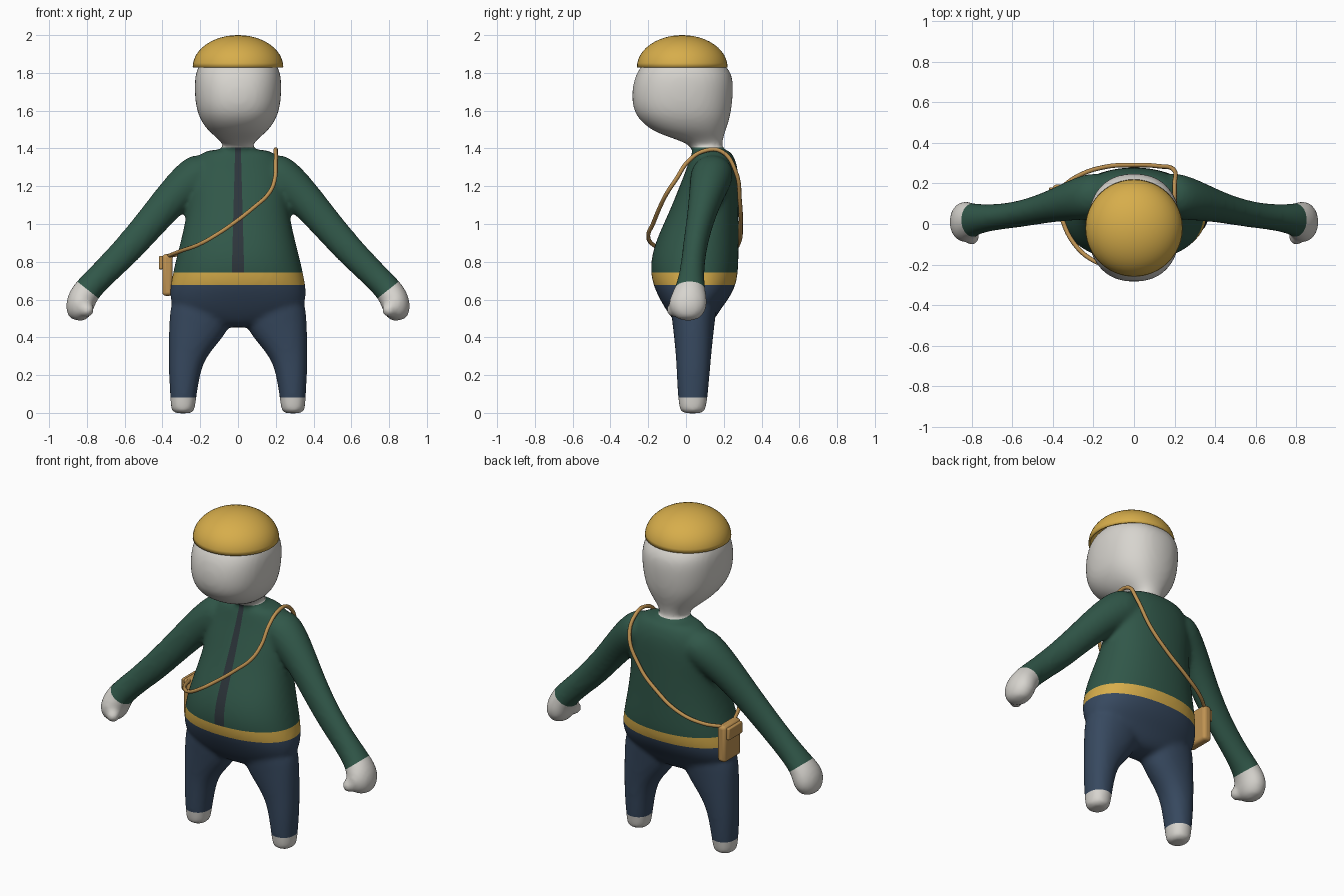
import bpy, bmesh, math
from mathutils import Vector, Matrix

cube = bpy.data.objects.get("Cube")
if cube:
    bpy.data.objects.remove(cube, do_unlink=True)


def material(name, rgb):
    m = bpy.data.materials.new(name)
    m.use_nodes = True
    m.diffuse_color = (*rgb, 1)
    m.node_tree.nodes["Principled BSDF"].inputs["Base Color"].default_value = (*rgb, 1)
    return m


skin = material("pale grey skin", (0.68, 0.66, 0.62))
green = material("dark green jacket", (0.030, 0.095, 0.066))
navy = material("navy trousers", (0.038, 0.066, 0.115))
yellow = material("mustard yellow", (0.68, 0.42, 0.07))
slate = material("slate zip", (0.026, 0.036, 0.044))
tan = material("tan leather", (0.52, 0.29, 0.085))


def add_object(name, bm, mats):
    bmesh.ops.recalc_face_normals(bm, faces=bm.faces)
    mesh = bpy.data.meshes.new(name)
    bm.to_mesh(mesh)
    bm.free()
    for m in mats:
        mesh.materials.append(m)
    obj = bpy.data.objects.new(name, mesh)
    bpy.context.collection.objects.link(obj)
    return obj


def loft(bm, sections, power=2.0, side=1, count=24):
    """Closed tube through (x, y, z, half width, half depth) sections."""
    pts = [Vector(s[:3]) for s in sections]
    rings = []
    for i, (x, y, z, ru, rv) in enumerate(sections):
        d = pts[min(i + 1, len(pts) - 1)] - pts[max(i - 1, 0)]
        d.y = 0
        v = Vector((0, 1, 0))
        u = v.cross(d.normalized())
        ring = []
        for k in range(count):
            a = math.tau * k / count
            c, s = math.cos(a), math.sin(a)
            c = math.copysign(abs(c) ** (2 / power), c)
            s = math.copysign(abs(s) ** (2 / power), s)
            p = pts[i] + u * ru * c + v * rv * s
            ring.append(bm.verts.new((p.x * side, p.y, p.z)))
        rings.append(ring)
    for a, b in zip(rings, rings[1:]):
        for k in range(count):
            n = (k + 1) % count
            bm.faces.new((a[k], a[n], b[n], b[k]))
    bm.faces.new(rings[0][::-1])
    bm.faces.new(rings[-1])


def upright(rows):
    """Rows of (z, half width, front y, back y) to sections."""
    return [(0, (f + b) / 2, z, w, (b - f) / 2) for z, w, f, b in rows]


# Body volumes: torso, head with neck, legs and arms
bm = bmesh.new()
loft(bm, upright([
    (.45, .08, -.03, .11), (.50, .29, -.075, .155), (.55, .345, -.11, .185),
    (.62, .368, -.15, .24), (.70, .356, -.185, .274), (.80, .334, -.19, .28),
    (.90, .308, -.165, .28), (1.0, .284, -.12, .28), (1.1, .268, -.075, .28),
    (1.2, .27, -.035, .28), (1.3, .25, .005, .277), (1.37, .21, .025, .25),
    (1.398, .15, .045, .22)]), 2.2)
loft(bm, upright([
    (1.34, .075, .04, .19), (1.41, .072, .035, .192), (1.44, .095, -.03, .195),
    (1.47, .13, -.12, .202), (1.50, .165, -.19, .213), (1.56, .207, -.26, .234),
    (1.63, .226, -.288, .246), (1.72, .233, -.288, .253), (1.80, .228, -.266, .247),
    (1.86, .2, -.22, .19), (1.91, .13, -.14, .11), (1.94, .05, -.06, .03)]), 2.3)
for side in (1, -1):
    loft(bm, [
        (.292, .035, -.004, .05, .055), (.292, .035, .015, .064, .07),
        (.29, .036, .08, .069, .079), (.285, .038, .2, .082, .088),
        (.272, .04, .3, .097, .094), (.242, .04, .4, .132, .104),
        (.2, .04, .5, .17, .115), (.18, .04, .6, .16, .13)], 2.2, side)
    loft(bm, [
        (.14, .14, 1.3, .09, .1), (.21, .14, 1.26, .122, .12), (.335, .11, 1.155, .097, .094),
        (.45, .075, 1.02, .086, .073), (.58, .045, .87, .08, .064), (.7, .032, .75, .073, .064),
        (.79, .022, .662, .073, .078), (.825, .012, .61, .078, .1), (.84, .01, .56, .076, .104),
        (.845, .01, .515, .062, .08), (.848, .01, .488, .035, .045)], 2.0, side)
    # Thumb bump
    bmesh.ops.create_uvsphere(bm, u_segments=16, v_segments=10, radius=.04,
                              matrix=Matrix.Translation((.8 * side, -.065, .545)))
body = add_object("body", bm, [skin, green, navy, yellow, slate])

# Fuse the volumes into one soft skin
sub = body.modifiers.new("round", "SUBSURF")
sub.levels = 2
fuse = body.modifiers.new("fuse", "REMESH")
fuse.mode = "VOXEL"
fuse.voxel_size = .014
soft = body.modifiers.new("soften", "SMOOTH")
soft.iterations = 8
soft.factor = .5
bpy.context.view_layer.update()
fused = bpy.data.meshes.new_from_object(body.evaluated_get(bpy.context.evaluated_depsgraph_get()))
body.modifiers.clear()

# Cut clean colour borders, then colour by region
bm = bmesh.new()
bm.from_mesh(fused)


def cut(point, normal, region):
    faces = [f for f in bm.faces if region(f.calc_center_median())]
    geom = set(faces)
    for f in faces:
        geom.update(f.verts)
        geom.update(f.edges)
    bmesh.ops.bisect_plane(bm, geom=list(geom), plane_co=point, plane_no=normal, dist=1e-5)


COLLAR, BELT_TOP, BELT_LOW, ANKLE = 1.405, .742, .678, .082
ZIP_TOP, ZIP_LOW = .015, .033
for z in (COLLAR, BELT_TOP, BELT_LOW, ANKLE):
    cut((0, 0, z), (0, 0, 1), lambda c: abs(c.x) < .45)
for side in (1, -1):
    cut((.8 * side, 0, .655), (.62 * side, 0, -.78), lambda c: c.x * side > .6)
    cut((ZIP_LOW * side, 0, BELT_TOP), (COLLAR - BELT_TOP, 0, (ZIP_LOW - ZIP_TOP) * side),
        lambda c: abs(c.x) < .1 and c.y < .1 and BELT_TOP < c.z < COLLAR)


def region_colour(c):
    x = abs(c.x)
    if x > .45:
        return 0 if (x - .8) * .62 - (c.z - .655) * .78 > 0 else 1
    if c.z > COLLAR or c.z < ANKLE:
        return 0
    if c.z < BELT_LOW:
        return 2
    if c.z < BELT_TOP:
        return 3
    t = (c.z - BELT_TOP) / (COLLAR - BELT_TOP)
    return 4 if c.y < .1 and x < ZIP_LOW + (ZIP_TOP - ZIP_LOW) * t else 1


for f in bm.faces:
    f.material_index = region_colour(f.calc_center_median())
    f.smooth = True
bm.to_mesh(fused)
bm.free()
if not fused.materials:
    for m in (skin, green, navy, yellow, slate):
        fused.materials.append(m)
body.data = fused


def smooth_by_angle(obj):
    bpy.ops.object.select_all(action="DESELECT")
    obj.select_set(True)
    bpy.context.view_layer.objects.active = obj
    bpy.ops.object.shade_smooth_by_angle(angle=math.radians(40))


# Domed cap, open underneath
bm = bmesh.new()
bmesh.ops.create_uvsphere(bm, u_segments=48, v_segments=24, radius=1)
bmesh.ops.bisect_plane(bm, geom=bm.verts[:] + bm.edges[:] + bm.faces[:], dist=1e-4,
                       plane_co=(0, 0, 0), plane_no=(0, 0, 1), clear_inner=True)
bmesh.ops.scale(bm, vec=(.24, .24, .17), verts=bm.verts)
bmesh.ops.translate(bm, vec=(0, -.02, 1.83), verts=bm.verts)
cap = add_object("cap", bm, [yellow])
shell = cap.modifiers.new("thickness", "SOLIDIFY")
shell.thickness = .01
shell.offset = -1
smooth_by_angle(cap)


# Satchel with flap
def box(name, centre, size, bevel):
    bm = bmesh.new()
    bmesh.ops.create_cube(bm, size=1)
    bmesh.ops.scale(bm, vec=size, verts=bm.verts)
    bmesh.ops.translate(bm, vec=centre, verts=bm.verts)
    obj = add_object(name, bm, [tan])
    b = obj.modifiers.new("rounded", "BEVEL")
    b.width = bevel
    b.segments = 3
    smooth_by_angle(obj)


box("satchel", (-.373, .115, .73), (.055, .16, .22), .018)
box("satchel_flap", (-.408, .115, .795), (.022, .13, .07), .006)

# Strap looping over the left shoulder
path = [(-.37, .06, .83), (-.3, -.09, .858), (-.2, -.18, .895), (-.12, -.2, .94),
        (-.03, -.175, 1.0), (.08, -.14, 1.085), (.165, -.1, 1.165), (.195, -.05, 1.24),
        (.2, .01, 1.33), (.2, .1, 1.388), (.2, .19, 1.383), (.2, .262, 1.28),
        (.12, .285, 1.12), (0, .29, 1.0), (-.15, .28, .9), (-.28, .235, .85), (-.37, .17, .83)]
curve = bpy.data.curves.new("strap", "CURVE")
curve.dimensions = "3D"
curve.bevel_depth = .011
curve.bevel_resolution = 2
curve.resolution_u = 6
spline = curve.splines.new("BEZIER")
spline.bezier_points.add(len(path) - 1)
for p, co in zip(spline.bezier_points, path):
    p.co = co
    p.handle_left_type = p.handle_right_type = "AUTO"
curve.materials.append(tan)
strap = bpy.data.objects.new("strap", curve)
bpy.context.collection.objects.link(strap)
